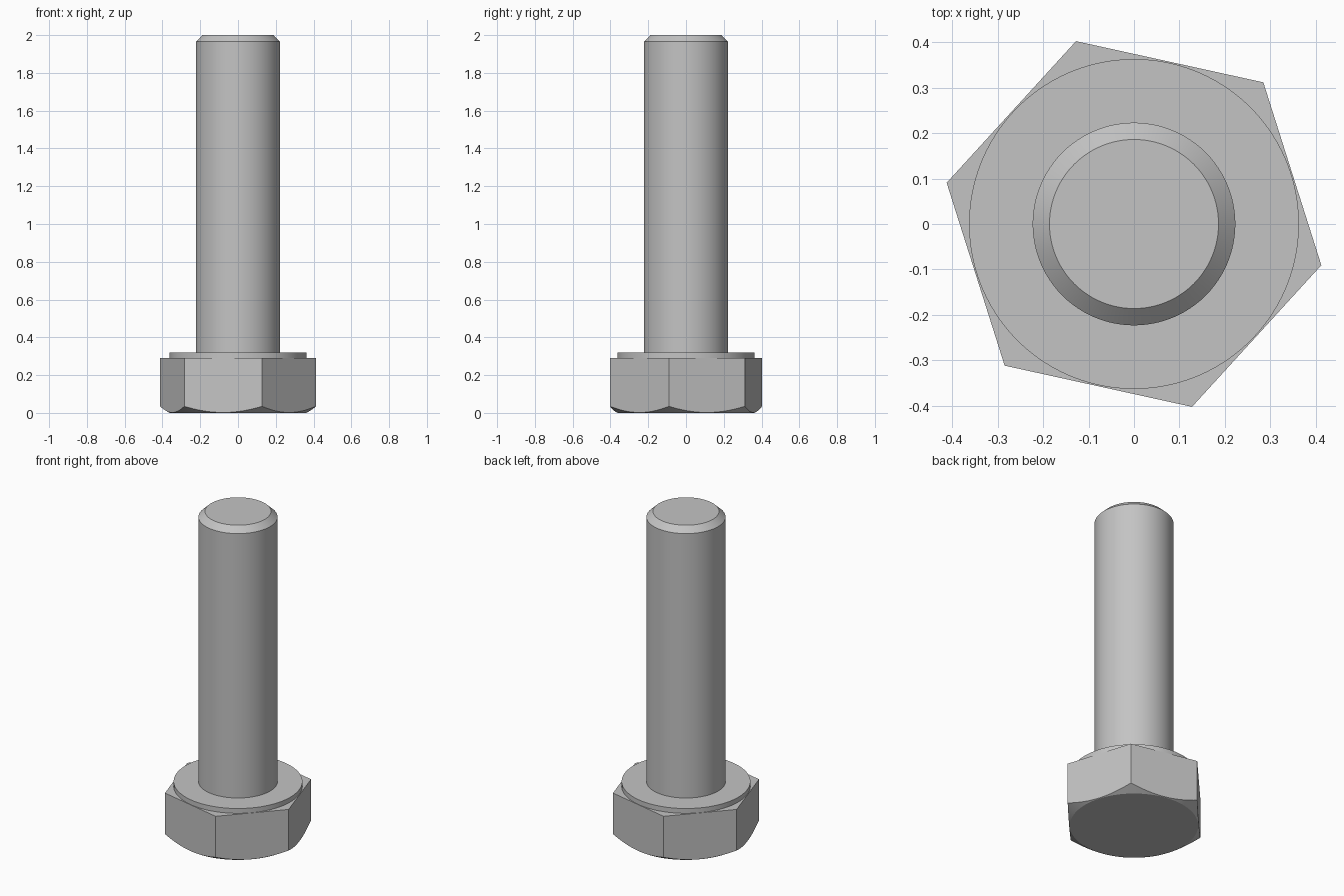
import bpy, bmesh, math

old = bpy.data.objects.get("Cube")
if old:
    bpy.data.objects.remove(old, do_unlink=True)

steel = bpy.data.materials.new("grey steel")
steel.use_nodes = True
GREY = (0.55, 0.55, 0.55, 1)
steel.diffuse_color = GREY
steel.node_tree.nodes["Principled BSDF"].inputs["Base Color"].default_value = GREY


def finish(bm, name):
    bmesh.ops.recalc_face_normals(bm, faces=bm.faces)
    mesh = bpy.data.meshes.new(name)
    bm.to_mesh(mesh)
    bm.free()
    mesh.materials.append(steel)
    obj = bpy.data.objects.new(name, mesh)
    bpy.context.collection.objects.link(obj)
    bpy.ops.object.select_all(action='DESELECT')
    obj.select_set(True)
    bpy.context.view_layer.objects.active = obj
    bpy.ops.object.shade_smooth_by_angle(angle=math.radians(25))
    return obj


def turned_part(name, profile, segments=96):
    """Closed solid of revolution from (radius, height) pairs."""
    bm = bmesh.new()
    rings = []
    for r, z in profile:
        rings.append([bm.verts.new((r * math.cos(2 * math.pi * i / segments),
                                    r * math.sin(2 * math.pi * i / segments), z))
                      for i in range(segments)])
    for a, b in zip(rings, rings[1:]):
        for i in range(segments):
            j = (i + 1) % segments
            bm.faces.new((a[i], a[j], b[j], b[i]))
    bm.faces.new(rings[0])
    bm.faces.new(rings[-1])
    return finish(bm, name)


def hex_head(name, radius, height, flat_radius, turn, steps=16):
    """Hexagonal prism whose lower corners are cut by a 30 degree cone."""
    bm = bmesh.new()
    corners = [(radius * math.cos(turn + k * math.pi / 3),
                radius * math.sin(turn + k * math.pi / 3)) for k in range(6)]
    top = [bm.verts.new((x, y, height)) for x, y in corners]
    lower, base = [], []
    for k in range(6):
        (x0, y0), (x1, y1) = corners[k], corners[(k + 1) % 6]
        for s in range(steps):
            t = s / steps
            x, y = x0 + (x1 - x0) * t, y0 + (y1 - y0) * t
            r = math.hypot(x, y)
            z = (r - flat_radius) * math.tan(math.radians(30))
            lower.append(bm.verts.new((x, y, z)))
            base.append(bm.verts.new((x * flat_radius / r, y * flat_radius / r, 0)))
    n = len(lower)
    # flat sides with curved lower edges
    for k in range(6):
        edge = [lower[(k * steps + s) % n] for s in range(steps + 1)]
        bm.faces.new(edge + [top[(k + 1) % 6], top[k]])
    # conical chamfer
    for i in range(n):
        j = (i + 1) % n
        bm.faces.new((lower[i], base[i], base[j], lower[j]))
    bm.faces.new(top)
    bm.faces.new(base)
    return finish(bm, name)


hex_head("head", 0.422, 0.29, 0.362, math.radians(-12.4))
turned_part("washer_face", [(0.363, 0.28), (0.363, 0.32)])
turned_part("shank", [(0.223, 0.30), (0.223, 1.965), (0.186, 2.0)])
